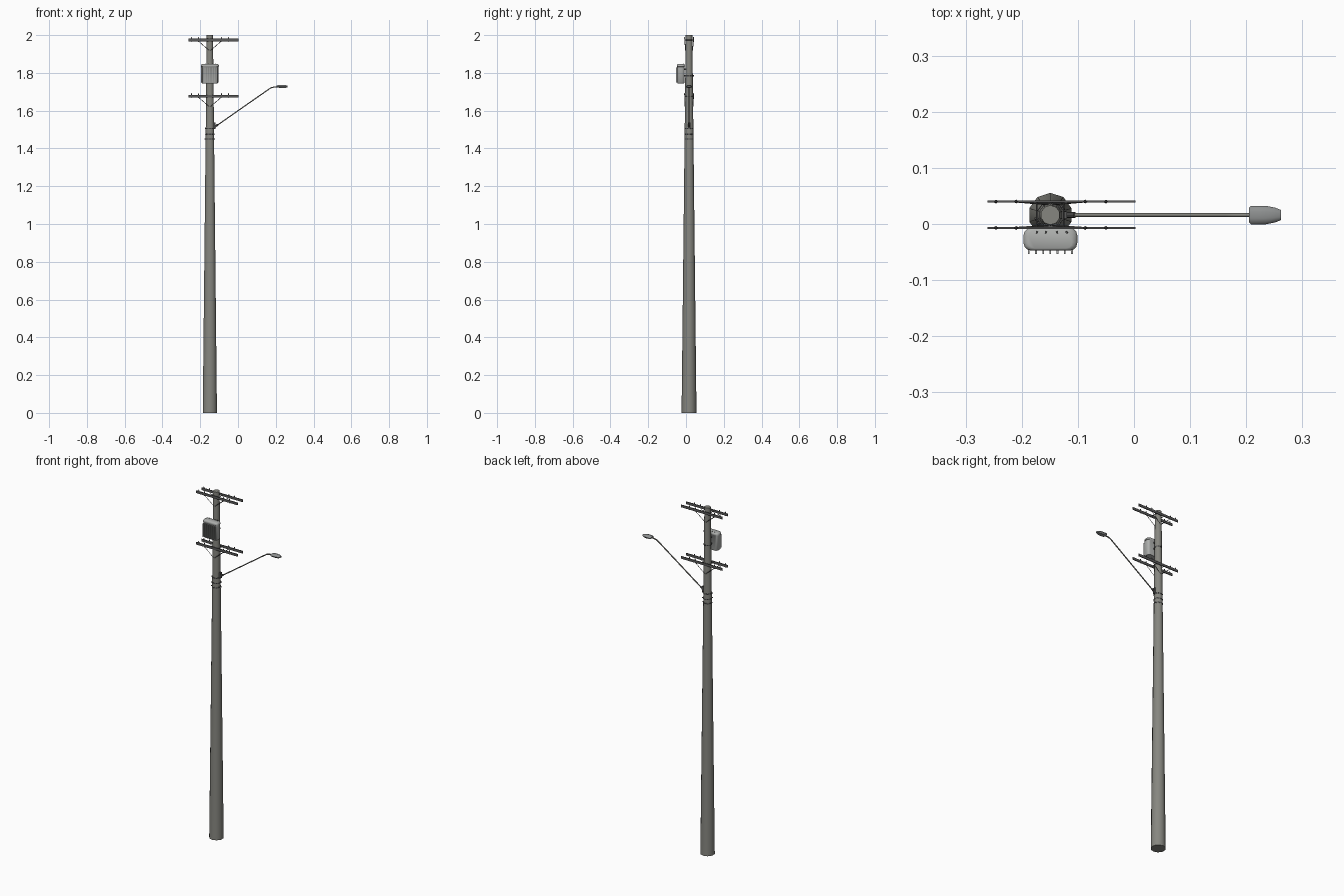
import bpy, bmesh, math
from mathutils import Vector

if "Cube" in bpy.data.objects:
    bpy.data.objects.remove(bpy.data.objects["Cube"])

PX, PY = -0.149, 0.016          # pole axis


def material(name, *rgb):
    m = bpy.data.materials.new(name)
    m.diffuse_color = (*rgb, 1)
    m.use_nodes = True
    m.node_tree.nodes["Principled BSDF"].inputs["Base Color"].default_value = m.diffuse_color
    return m


CONCRETE = material("concrete", 0.24, 0.24, 0.215)
STEEL = material("dark_steel", 0.10, 0.10, 0.10)
TANK = material("tank_grey", 0.42, 0.43, 0.42)
LAMP = material("lamp_grey", 0.27, 0.28, 0.28)


def pole_r(z):
    return 0.0395 + (0.0175 - 0.0395) * z / 2


def finish(name, bm, mat, smooth=True):
    bmesh.ops.recalc_face_normals(bm, faces=bm.faces)
    me = bpy.data.meshes.new(name)
    bm.to_mesh(me)
    bm.free()
    me.materials.append(mat)
    ob = bpy.data.objects.new(name, me)
    bpy.context.collection.objects.link(ob)
    if smooth:
        bpy.context.view_layer.objects.active = ob
        ob.select_set(True)
        bpy.ops.object.shade_smooth_by_angle(angle=math.radians(46))
        ob.select_set(False)
    return ob


def box(bm, c, s):
    vs = bmesh.ops.create_cube(bm, size=1)["verts"]
    for v in vs:
        v.co = Vector(c) + Vector([v.co[i] * s[i] for i in range(3)])


def rod(bm, a, b, r1, r2=None, n=6):
    a, b = Vector(a), Vector(b)
    d = b - a
    vs = bmesh.ops.create_cone(bm, cap_ends=True, segments=n, radius1=r1,
                               radius2=r1 if r2 is None else r2, depth=d.length)["verts"]
    q = d.to_track_quat('Z', 'Y')
    for v in vs:
        v.co = q @ v.co + (a + b) / 2


def loft(bm, rings):
    loops = [[bm.verts.new(p) for p in ring] for ring in rings]
    n = len(loops[0])
    for A, B in zip(loops, loops[1:]):
        for i in range(n):
            bm.faces.new((A[i], A[(i + 1) % n], B[(i + 1) % n], B[i]))
    bm.faces.new(loops[0][::-1])
    bm.faces.new(loops[-1])


# Tapered pole
bm = bmesh.new()
rod(bm, (PX, PY, 0), (PX, PY, 2), pole_r(0), pole_r(2), 10)
finish("pole", bm, CONCRETE)

# Two levels of paired crossarms with braces and pin insulators
for level, z in (("upper", 1.974), ("lower", 1.677)):
    arms, braces, pins = bmesh.new(), bmesh.new(), bmesh.new()
    for side, y in ((-1, -0.007), (1, 0.040)):
        box(arms, (-0.129, y, z), (0.264, 0.004, 0.014))
        yp = PY + side * (pole_r(z) + 0.001)
        for s in (-1, 1):
            rod(braces, (PX + s * 0.064, y, z - 0.003),
                (PX + s * 0.004, yp, z - 0.055), 0.0015, n=4)
        for x in (-0.246, -0.210, -0.087, -0.050):
            rod(pins, (x, y, z - 0.010), (x, y, z + 0.009), 0.0015)
            rod(pins, (x, y, z + 0.007), (x, y, z + 0.012), 0.0034, 0.0025)
            rod(pins, (x, y, z + 0.012), (x, y, z + 0.016), 0.0026, 0.0012)
    # through bolts tying each pair together
    for x in (PX - 0.024, PX + 0.024):
        rod(arms, (x, -0.009, z), (x, 0.042, z), 0.0015)
    finish(level + "_crossarms", arms, STEEL, False)
    finish(level + "_braces", braces, STEEL, False)
    finish(level + "_insulators", pins, STEEL)


# Transformer tank: rounded rectangle section lofted upwards
def tank_ring(k, z):
    hx, hy, r, cy = 0.048 * k, 0.0205 * k, 0.014 * k, -0.027
    ring = []
    for q, (sx, sy) in enumerate(((1, 1), (-1, 1), (-1, -1), (1, -1))):
        for j in range(4):
            a = math.radians(90 * q + 30 * j)
            ring.append((PX + sx * (hx - r) + r * math.cos(a),
                         cy + sy * (hy - r) + r * math.sin(a), z))
    return ring


bm = bmesh.new()
loft(bm, [tank_ring(k, z) for k, z in
          ((0.86, 1.745), (0.95, 1.750), (0.95, 1.832), (1.0, 1.833),
           (1.0, 1.840), (0.93, 1.845), (0.80, 1.847))])
finish("transformer_tank", bm, TANK)

# Cooling fins on the front, and lid bolts
bm = bmesh.new()
for i in range(7):
    box(bm, (PX + (i - 3) * 0.0128, -0.0485, 1.789), (0.003, 0.010, 0.078))
finish("transformer_fins", bm, TANK, False)
bm = bmesh.new()
for x in (-0.024, -0.008, 0.012, 0.029):
    rod(bm, (PX + x, -0.015, 1.842), (PX + x, -0.015, 1.850), 0.0028, 0.002)
finish("transformer_lid_bolts", bm, STEEL, False)

# Clamp bands with bolted ears, also holding the transformer
bm = bmesh.new()
for z, turn in ((1.785, 90), (1.505, 25), (1.475, 35), (1.45, 15)):
    r = pole_r(z) + 0.0012
    rod(bm, (PX, PY, z - 0.003), (PX, PY, z + 0.003), r, n=10)
    t = math.radians(turn)
    for s in (-1, 1):
        d = Vector((math.cos(t), math.sin(t), 0)) * s
        p = Vector((PX, PY, z)) + d * r
        rod(bm, p - d * 0.003, p + d * 0.004, 0.0028, n=4)
for z in (1.820, 1.785):
    box(bm, (PX, -0.005, z), (0.024, 0.010, 0.007))
finish("pole_clamps", bm, STEEL, False)

# Street light bracket, arm and lamp head
bm = bmesh.new()
box(bm, (PX + 0.026, PY, 1.520), (0.007, 0.013, 0.034))
rod(bm, (PX + 0.026, PY, 1.513), (PX + 0.044, PY, 1.528), 0.005, n=8)
finish("lamp_bracket", bm, STEEL, False)

cu = bpy.data.curves.new("lamp_arm", 'CURVE')
cu.dimensions = '3D'
cu.bevel_depth = 0.0034
cu.bevel_resolution = 1
cu.use_fill_caps = True
cu.materials.append(CONCRETE)
sp = cu.splines.new('POLY')
path = [(PX + 0.028, 1.515), (0.165, 1.715), (0.177, 1.722), (0.190, 1.725), (0.215, 1.727)]
sp.points.add(len(path) - 1)
for p, (x, z) in zip(sp.points, path):
    p.co = (x, PY, z, 1)
bpy.context.collection.objects.link(bpy.data.objects.new("lamp_arm", cu))

bm = bmesh.new()
rings = []
for x, hy, up, dn in ((0.205, 0.013, 0.005, 0.004), (0.209, 0.0165, 0.007, 0.006),
                      (0.235, 0.0165, 0.008, 0.008), (0.252, 0.013, 0.007, 0.007),
                      (0.262, 0.009, 0.004, 0.004)):
    rings.append([(x, PY + hy * c, 1.728 + h) for c, h in
                  ((-1, 0), (-0.8, up * 0.7), (-0.35, up), (0.35, up), (0.8, up * 0.7),
                   (1, 0), (0.7, -dn), (-0.7, -dn))])
loft(bm, rings)
finish("lamp_head", bm, LAMP)
